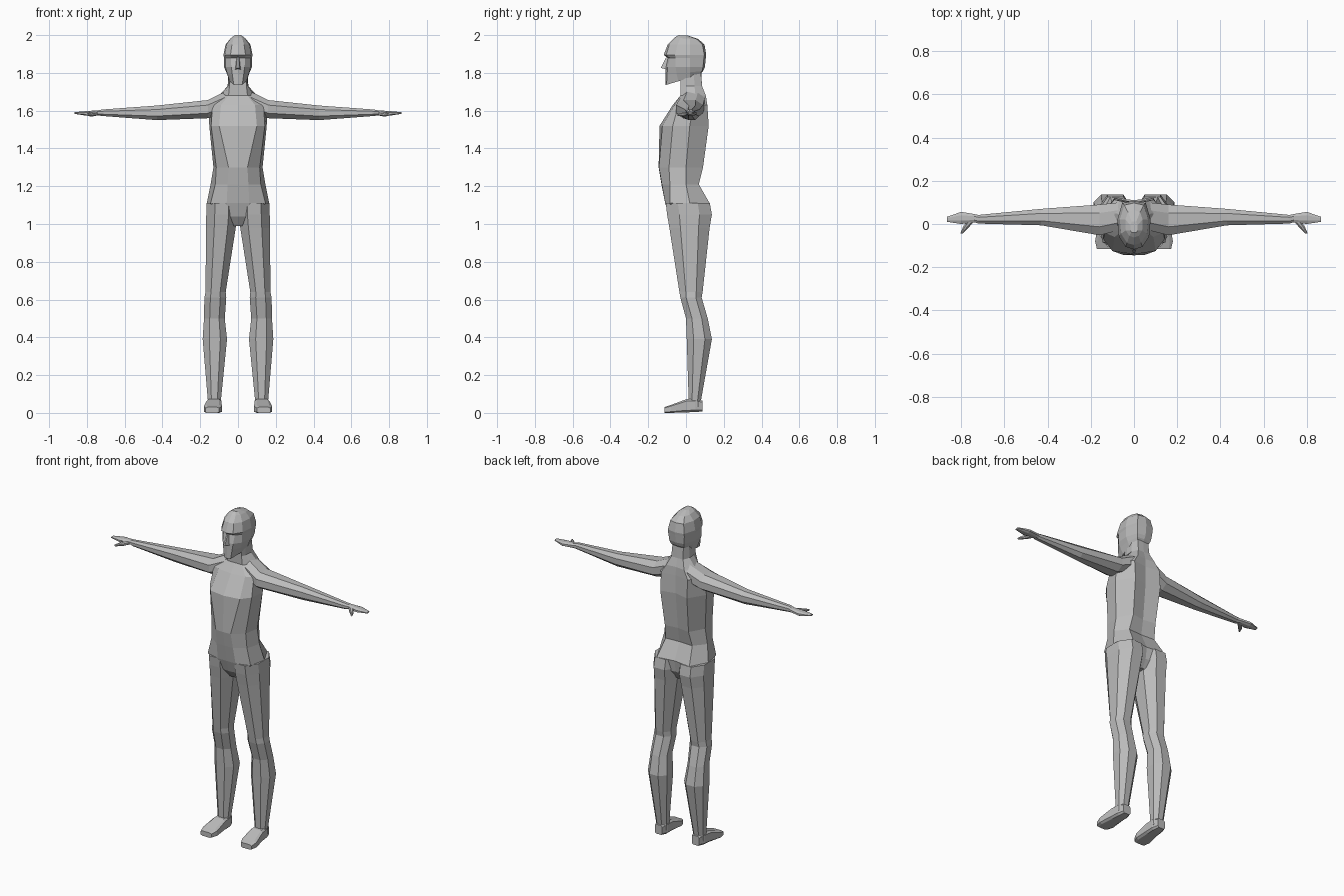
import bpy, bmesh
from mathutils import Vector

grey = bpy.data.materials.new("plain grey")
grey.diffuse_color = (0.5, 0.5, 0.5, 1)


def loft(name, rings, mirror=False):
    """Skin a list of equal-length rings and cap both ends."""
    bm = bmesh.new()
    vr = [[bm.verts.new(p) for p in r] for r in rings]
    n = len(vr[0])
    for a, b in zip(vr, vr[1:]):
        for i in range(n):
            j = (i + 1) % n
            bm.faces.new((a[i], a[j], b[j], b[i]))
    bm.faces.new(vr[0])
    bm.faces.new(vr[-1])
    bmesh.ops.recalc_face_normals(bm, faces=bm.faces)
    me = bpy.data.meshes.new(name)
    bm.to_mesh(me)
    bm.free()
    me.materials.append(grey)
    ob = bpy.data.objects.new(name, me)
    bpy.context.collection.objects.link(ob)
    if mirror:
        ob.modifiers.new("mirror", 'MIRROR').use_mirror_merge = False
    return ob


def body_ring(z, fy, f, m, s, b, by, tilt=0):
    """Symmetric ring: front centre, front, front side, side, back, back centre."""
    half = [(0, fy), f, m, s, b, (0, by)]
    pts = half + [(-x, y) for x, y in half[-2:0:-1]]
    return [(x, y, z + tilt * (y + 0.11)) for x, y in pts]


def octagon(u0, u1, v0, v1, k=0.45):
    cu, cv, a, b = (u0 + u1) / 2, (v0 + v1) / 2, (u1 - u0) / 2, (v1 - v0) / 2
    c = [(-k, -1), (k, -1), (1, -k), (1, k), (k, 1), (-k, 1), (-1, k), (-1, -k)]
    return [(cu + a * p, cv + b * q) for p, q in c]


# Torso, running up into the neck
loft("torso", [body_ring(*r) for r in [
    (0.99, -0.05, (.02, -.05), (.03, -.03), (.03, .02), (.03, .07), .075),
    (1.04, -0.09, (.04, -.085), (.09, -.06), (.10, .02), (.08, .11), .10),
    (1.11, -0.11, (.06, -.11), (.145, -.085), (.165, .02), (.11, .125), .11),
    (1.21, -.13, (.055, -.128), (.12, -.085), (.145, .0), (.09, .068), .063),
    (1.30, -.145, (.05, -.143), (.115, -.09), (.13, .0), (.08, .09), .078),
    (1.52, -.14, (.10, -.125), (.142, -.07), (.152, .02), (.09, .12), .10),
    (1.63, -.07, (.09, -.06), (.135, -.04), (.155, .04), (.09, .113), .10),
    (1.68, -.03, (.05, -.03), (.085, .0), (.10, .05), (.06, .105), .098),
    (1.73, -.03, (.045, -.03), (.052, .0), (.055, .045), (.04, .085), .085),
    (1.84, -.03, (.04, -.03), (.048, .0), (.048, .04), (.035, .075), .078)]])

# Head with jaw, sunken eye band, brow and crown
loft("head", [body_ring(*r) for r in [
    (1.735, -.108, (.022, -.103), (.045, -.04), (.05, .02), (.035, .07), .075, .3),
    (1.79, -.108, (.03, -.10), (.057, -.05), (.062, .02), (.045, .085), .09, .1),
    (1.83, -.110, (.035, -.098), (.066, -.055), (.073, .02), (.05, .09), .10),
    (1.88, -.098, (.038, -.085), (.066, -.055), (.074, .02), (.055, .095), .105),
    (1.895, -.118, (.04, -.105), (.07, -.058), (.077, .02), (.055, .097), .107),
    (1.95, -.097, (.032, -.088), (.06, -.045), (.066, .02), (.045, .087), .098),
    (1.988, -.062, (.022, -.055), (.038, -.03), (.04, .02), (.028, .055), .065, -.05),
    (2.004, -.04, (.012, -.038), (.017, -.03), (.017, -.005), (.01, .01), .013, -.06)]])

# Nose wedge
loft("nose", [
    [(-.008, -.09, 1.885), (.008, -.09, 1.885), (.004, -.106, 1.882), (-.004, -.106, 1.882)],
    [(-.02, -.09, 1.815), (.02, -.09, 1.815), (.005, -.134, 1.826), (-.005, -.134, 1.826)]])

# Legs: hip, knee, calf and ankle
loft("leg", [[(x, y, z) for x, y in octagon(*r)] for z, *r in [
    (1.11, .005, .166, -.107, .126),
    (1.05, .005, .168, -.10, .137),
    (0.98, .012, .169, -.088, .125),
    (0.64, .065, .172, -.035, .088),
    (0.61, .062, .178, -.03, .083),
    (0.50, .07, .18, .0, .115),
    (0.39, .058, .187, .004, .137),
    (0.07, .09, .16, .014, .08),
    (0.03, .09, .16, .012, .083)]], True)

# Feet from heel to toe
loft("foot", [[(x, y, z) for x, z in octagon(*r, 0.7)] for y, *r in [
    (.087, .10, .15, .008, .065),
    (.05, .088, .162, .004, .075),
    (.0, .088, .167, .003, .072),
    (-.08, .085, .18, .0, .042),
    (-.115, .10, .172, .0, .03)]], True)

# Arms running out into flat mitten hands
loft("arm", [[(x, y, z) for y, z in octagon(*r)] for x, *r in [
    (.07, -.03, .10, 1.59, 1.70),
    (.16, -.052, .09, 1.56, 1.656),
    (.43, -.006, .07, 1.55, 1.627),
    (.72, .002, .042, 1.572, 1.606),
    (.74, .008, .046, 1.575, 1.602),
    (.80, .0, .056, 1.573, 1.598),
    (.865, .01, .034, 1.583, 1.592)]], True)

# Thumbs
loft("thumb", [[(x + d, y, z) for d, z in octagon(-w, w, z0, z1)] for x, y, w, z0, z1 in [
    (.75, .02, .018, 1.575, 1.598),
    (.775, -.01, .015, 1.57, 1.592),
    (.80, -.045, .005, 1.572, 1.582)]], True)
